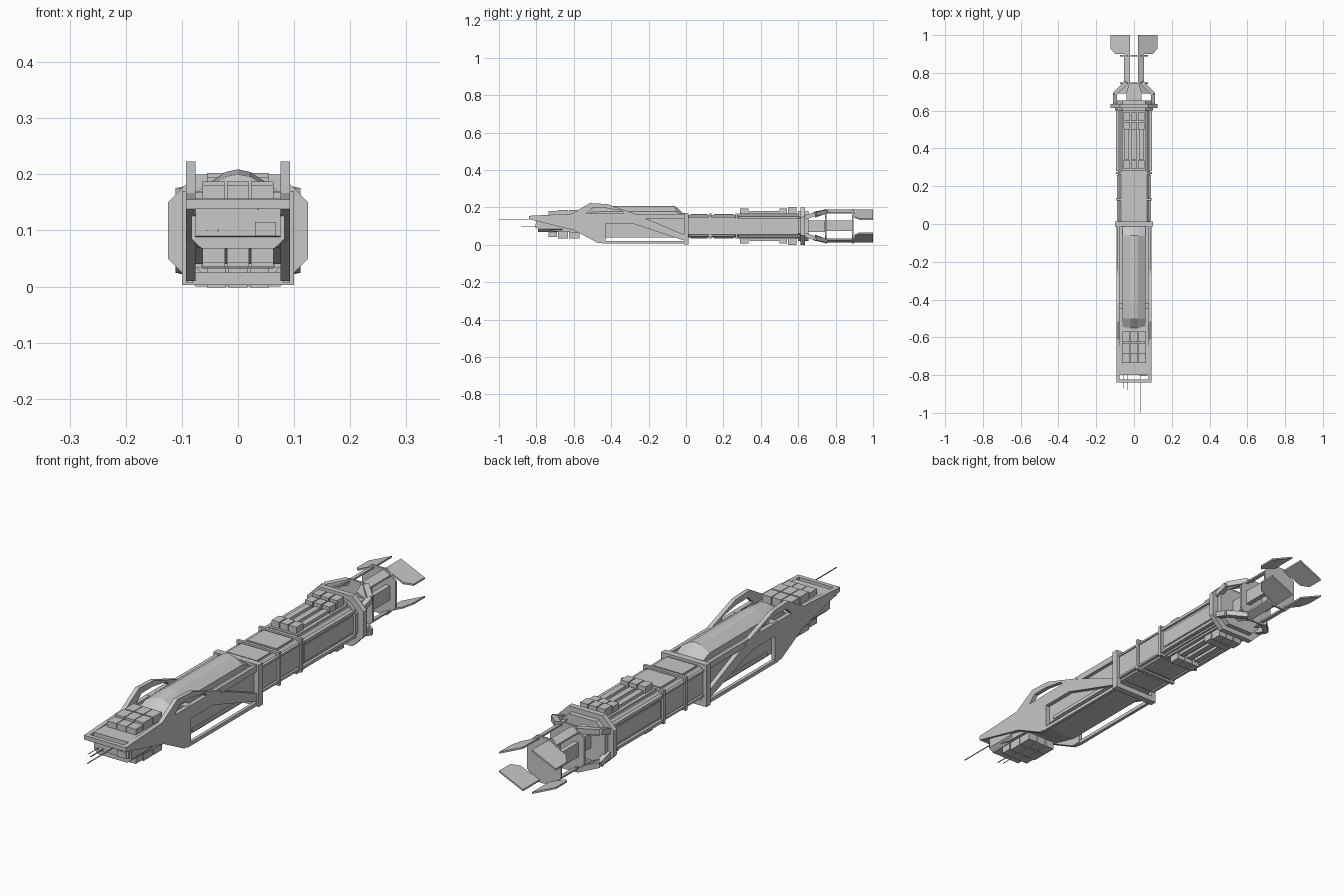
import bpy, bmesh
from mathutils import Vector

cube = bpy.data.objects.get("Cube")
if cube:
    bpy.data.objects.remove(cube)

grey = bpy.data.materials.new("hull_grey")
grey.use_nodes = True
grey.diffuse_color = (0.58, 0.58, 0.58, 1)
grey.node_tree.nodes["Principled BSDF"].inputs["Base Color"].default_value = grey.diffuse_color
MID = 0.1  # height of the long axis


def loft(name, rings):
    """Skin a list of matching closed rings and cap both ends."""
    bm = bmesh.new()
    rows = [[bm.verts.new(p) for p in ring] for ring in rings]
    n = len(rows[0])
    for a, b in zip(rows, rows[1:]):
        for i in range(n):
            bm.faces.new((a[i], a[(i + 1) % n], b[(i + 1) % n], b[i]))
    bm.faces.new(rows[0])
    bm.faces.new(rows[-1])
    bmesh.ops.recalc_face_normals(bm, faces=bm.faces)
    mesh = bpy.data.meshes.new(name)
    bm.to_mesh(mesh)
    bm.free()
    mesh.materials.append(grey)
    obj = bpy.data.objects.new(name, mesh)
    bpy.context.scene.collection.objects.link(obj)
    return obj


def prism_x(name, pts, x0, x1):
    return loft(name, [[(x, y, z) for y, z in pts] for x in (x0, x1)])


def prism_y(name, pts, y0, y1):
    return loft(name, [[(x, y, z) for x, z in pts] for y in (y0, y1)])


def box(name, x0, x1, y0, y1, z0, z1):
    return prism_x(name, [(y0, z0), (y1, z0), (y1, z1), (y0, z1)], x0, x1)


def chamfered(w, z0, z1, c):
    half = [(w - c, z0), (w, z0 + c), (w, z1 - c), (w - c, z1)]
    return half + [(-x, z) for x, z in reversed(half)]


def beam(name, a, b, t):
    a, b = Vector(a), Vector(b)
    side = (b - a).cross(Vector((0, 0, 1))).normalized() * t
    up = side.cross(b - a).normalized() * t
    corners = (side + up, side - up, -side - up, -side + up)
    return loft(name, [[p + c for c in corners] for p in (a, b)])


def hoop(name, w, z0, z1, t, y0, y1):
    """Rectangular frame around the hull."""
    for s in (-1, 1):
        box(name + "_side", s * (w - t), s * w, y0, y1, z0, z1)
    box(name + "_top", -w + t, w - t, y0, y1, z1 - t, z1)
    box(name + "_bottom", -w + t, w - t, y0, y1, z0, z0 + t)


# Forward body and nose
prism_x("forward_body", [(-.8, .145), (-.8, .09), (-.68, .07), (-.56, .065),
                         (-.46, .04), (0, .04), (0, .155), (-.5, .155)], -.076, .076)
prism_y("nose_block", [(-.065, .068), (.065, .068), (.083, .085), (.083, .136), (-.083, .136), (-.083, .085)], -.79, -.66)
box("deck", -.09, .09, -.8, 0, .142, .157)
box("nose_bar", -.093, .093, -.84, -.823, .138, .155)
box("sensor_box", .03, .068, -.805, -.78, .09, .115)
for x in (-.047, -.033, -.02):
    box("nose_slot", x - .003, x + .003, -.795, -.78, .115, .13)

# Sloped canopy along the spine
stations = [(-.55, .157), (-.5, .2), (-.42, .209), (-.06, .208), (-.01, .165)]
rings = []
for y, top in stations:
    k = (top - .15) / .06
    rings.append([(-.062, y, .15), (-.06, y, .15 + .03 * k), (-.022, y, .15 + .055 * k), (0, y, top),
                  (.022, y, .15 + .055 * k), (.06, y, .15 + .03 * k), (.062, y, .15)])
loft("canopy", rings)

# Side panels, handles, braces and lower rails
for s in (-1, 1):
    a, b = s * .076, s * .093
    prism_x("side_panel", [(-.84, .155), (-.84, .138), (-.6, .078), (-.47, .01), (-.43, .01),
                           (-.43, .115), (-.28, .115), (-.24, .155), (-.28, .167), (-.6, .167)], a, b)
    prism_x("side_handle", [(-.63, .155), (-.515, .223), (-.42, .218), (-.27, .165), (-.33, .165),
                            (-.34, .182), (-.43, .197), (-.5, .197), (-.535, .165)], a, b)
    prism_x("brace", [(-.28, .158), (-.2, .135), (0, .05), (0, .02), (-.28, .112)], a, b)
    box("lower_rail", s * .08, s * .093, -.45, 0, .006, .02)
    box("upper_sill", s * .076, s * .09, -.3, 0, .14, .165)
    box("window_bar", s * .06, s * .086, -.45, -.42, .155, .168)
    box("body_step", s * .07, s * .08, -.4, -.01, .045, .06)

# Three-column module boxes above and below the nose
for x in (-.043, 0, .043):
    for y0, y1, h in ((-.735, -.69, .18), (-.685, -.63, .187), (-.625, -.57, .187)):
        box("upper_module", x - .02, x + .02, y0, y1, .15, h)
        box("lower_module", x - .02, x + .02, y0, y1, .222 - h, .08)
    box("upper_module_spine", x - .016, x + .016, -.72, -.58, .15, .178)

# Antennas
for x, y, z, r in ((.035, -1, .138, .0015), (-.035, -.88, .1, .0015), (-.055, -.87, .1, .001)):
    beam("antenna", (x, y, z), (x, -.78, z), r)

# Rear hull with hoops and corner rails
prism_y("rear_hull", chamfered(.086, .04, .16, .016), 0, .62)
hoop("main_hoop", .1, .003, .17, .022, -.012, .014)
for y in (.13, .27):
    hoop("hull_hoop", .094, .033, .167, .01, y - .006, y + .006)
for s in (-1, 1):
    for z in (.048, .146):
        box("corner_rail", s * .08, s * .095, .28, .61, z - .006, z + .006)
        box("fore_rail", s * .08, s * .091, .015, .26, z - .004, z + .004)
    box("side_plate", s * .08, s * .09, .29, .6, .065, .13)
for y0, y1 in ((.025, .115), (.15, .255)):
    box("hatch", -.065, .065, y0, y1, .035, .165)

# Equipment packs, the same above and below the rear hull
for m in (-1, 1):
    def pack(name, x, w, y0, y1, h):
        z = sorted((MID + m * .055, MID + m * h))
        box(name, x - w, x + w, y0, y1, *z)
    pack("pack_base", 0, .064, .28, .6, .068)
    for x in (-.038, 0, .038):
        pack("pack_rail", x, .012, .34, .5, .08)
        pack("pack_box_fore", x, .017, .29, .335, .094)
        pack("pack_box_mid", x, .017, .5, .54, .094)
        pack("pack_box_aft", x, .017, .546, .59, .102)

# Octagonal collar and tail plates
prism_y("collar", chamfered(.125, 0, .2, .05), .613, .635)
prism_y("collar_step", chamfered(.1, .02, .18, .04), .6, .655)
box("tail_core", -.04, .04, .63, .75, .07, .13)
prism_y("tail_plate_fore", chamfered(.075, .008, .192, .04), .742, .75)
prism_y("tail_plate_aft", chamfered(.075, .008, .192, .04), .888, .896)

# Converging arms, tail struts and tilted fins in four quadrants
for s in (-1, 1):
    box("tail_side_plate", s * .03, s * .05, .74, .89, .073, .13)
    for m in (-1, 1):
        def tilted(name, outline):
            """Plate given as (x, y) points, sloping down away from the middle."""
            def ring(drop):
                return [(s * x, y, MID + m * (.088 - (x - .02) * .45 - drop)) for x, y in outline]
            loft(name, [ring(0), ring(.007)])
        tilted("tail_fin", [(.02, .9), (.1, .9), (.125, .93), (.125, 1), (.02, 1)])
        tilted("tail_strut", [(.02, .74), (.052, .74), (.052, .91), (.02, .91)])
        tilted("arm_plate", [(.04, .69), (.1, .69), (.045, .755), (.02, .755)])
        p = [(s * .1, .63, MID + m * .045), (s * .1, .69, MID + m * .065), (s * .04, .75, MID + m * .078)]
        beam("arm_root", p[0], p[1], .011)
        beam("arm_tip", p[1], p[2], .011)
